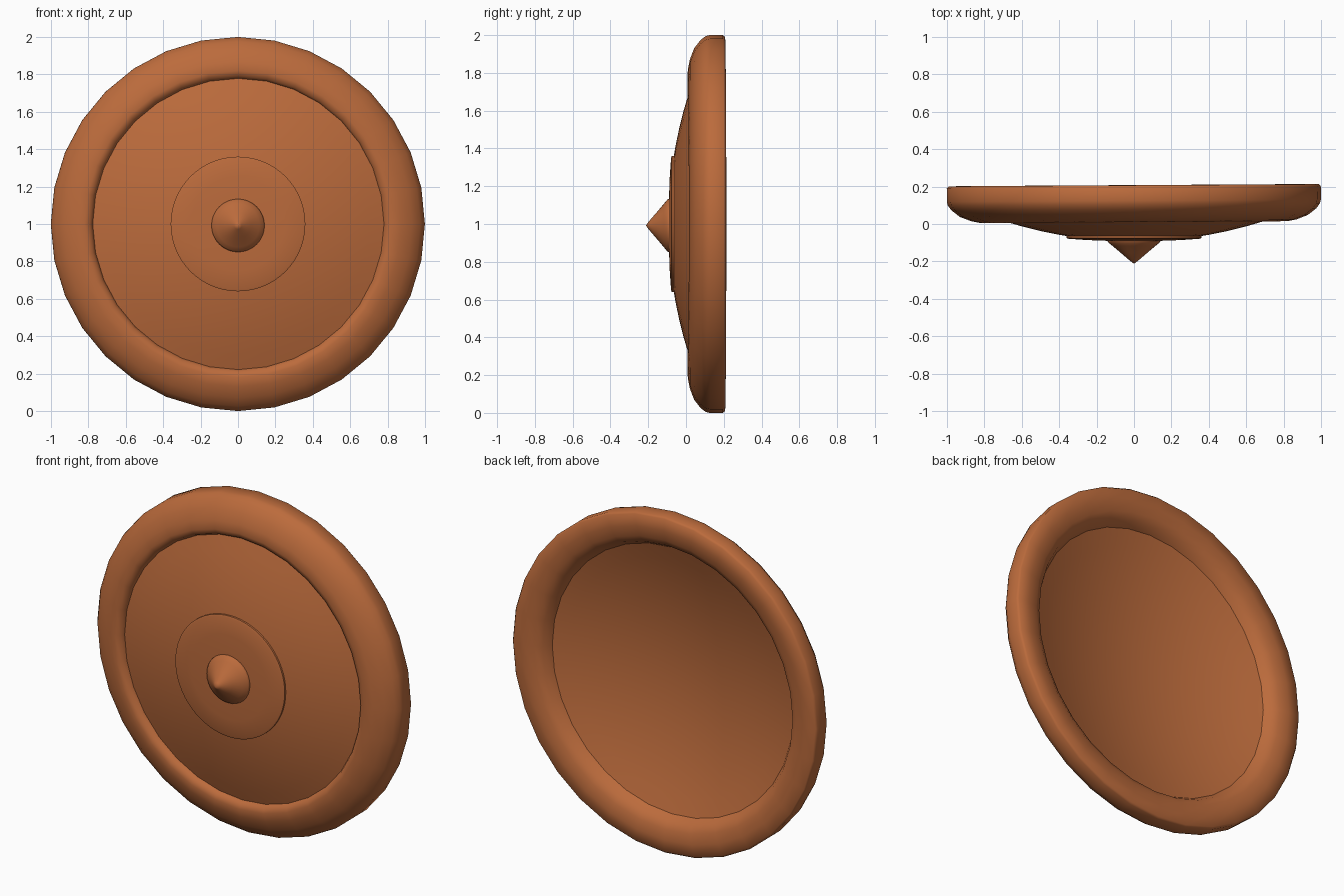
import bpy, bmesh, math
from mathutils import Matrix

cube = bpy.data.objects.get("Cube")
if cube:
    bpy.data.objects.remove(cube)

# One warm bronze colour
bronze = bpy.data.materials.new("bronze")
bronze.use_nodes = True
colour = (0.50, 0.147, 0.045, 1)
bronze.diffuse_color = colour
bsdf = next(n for n in bronze.node_tree.nodes if n.type == 'BSDF_PRINCIPLED')
bsdf.inputs["Base Color"].default_value = colour
bsdf.inputs["Roughness"].default_value = 0.6


def lathe(name, profile, sides, closed=False, height=1.0, tilt=0.0, angle=40):
    """Spin (radius, y) points around the y axis."""
    bm = bmesh.new()
    rings = []
    for r, y in profile:
        if r == 0:
            rings.append([bm.verts.new((0, y, 0))] * sides)
            continue
        steps = [2 * math.pi * i / sides for i in range(sides)]
        rings.append([bm.verts.new((r * math.sin(a), y, r * math.cos(a))) for a in steps])
    pairs = list(zip(rings, rings[1:]))
    if closed:
        pairs.append((rings[-1], rings[0]))
    for a, b in pairs:
        for i in range(sides):
            j = (i + 1) % sides
            corners = dict.fromkeys((a[i], a[j], b[j], b[i]))
            bm.faces.new(list(corners))
    bmesh.ops.recalc_face_normals(bm, faces=bm.faces)
    bm.transform(Matrix.Translation((0, 0, height)) @ Matrix.Rotation(tilt, 4, 'Z'))
    mesh = bpy.data.meshes.new(name)
    bm.to_mesh(mesh)
    bm.free()
    mesh.materials.append(bronze)
    obj = bpy.data.objects.new(name, mesh)
    bpy.context.collection.objects.link(obj)
    bpy.ops.object.select_all(action='DESELECT')
    obj.select_set(True)
    bpy.context.view_layer.objects.active = obj
    bpy.ops.object.shade_smooth_by_angle(angle=math.radians(angle))
    return obj


def bowl(r, centre):
    return centre + 0.226 * r * r


# Rounded rim with a flat back and a soft inner lip
rim = [(0.775, 0.05), (0.79, 0.022), (0.82, 0.01), (0.87, 0.02), (0.93, 0.043),
       (0.975, 0.078), (0.995, 0.105), (1.0, 0.125), (1.0, 0.195), (0.99, 0.207),
       (0.92, 0.208), (0.86, 0.2), (0.82, 0.175), (0.795, 0.135), (0.775, 0.1)]
lathe("rim", rim, 32, closed=True, tilt=0.006, angle=70)

# Shallow curved shield body with front and back skins
radii = [0.8 * i / 8 for i in range(9)]
front = [(r, bowl(r, -0.094)) for r in radii]
back = [(r, bowl(r, -0.01)) for r in reversed(radii)]
lathe("shield_body", front + back, 32)

# Thin raised disc around the centre
disc = [(0, -0.091), (0.14, -0.09), (0.25, -0.086), (0.35, -0.079),
        (0.36, -0.075), (0.36, -0.058)]
lathe("centre_disc", disc, 64)

# Pointed central stud
stud = [(0, -0.212), (0.02, -0.198), (0.07, -0.155), (0.115, -0.117),
        (0.136, -0.1), (0.142, -0.09), (0.135, -0.075)]
lathe("centre_stud", stud, 32, height=0.992, angle=60)
